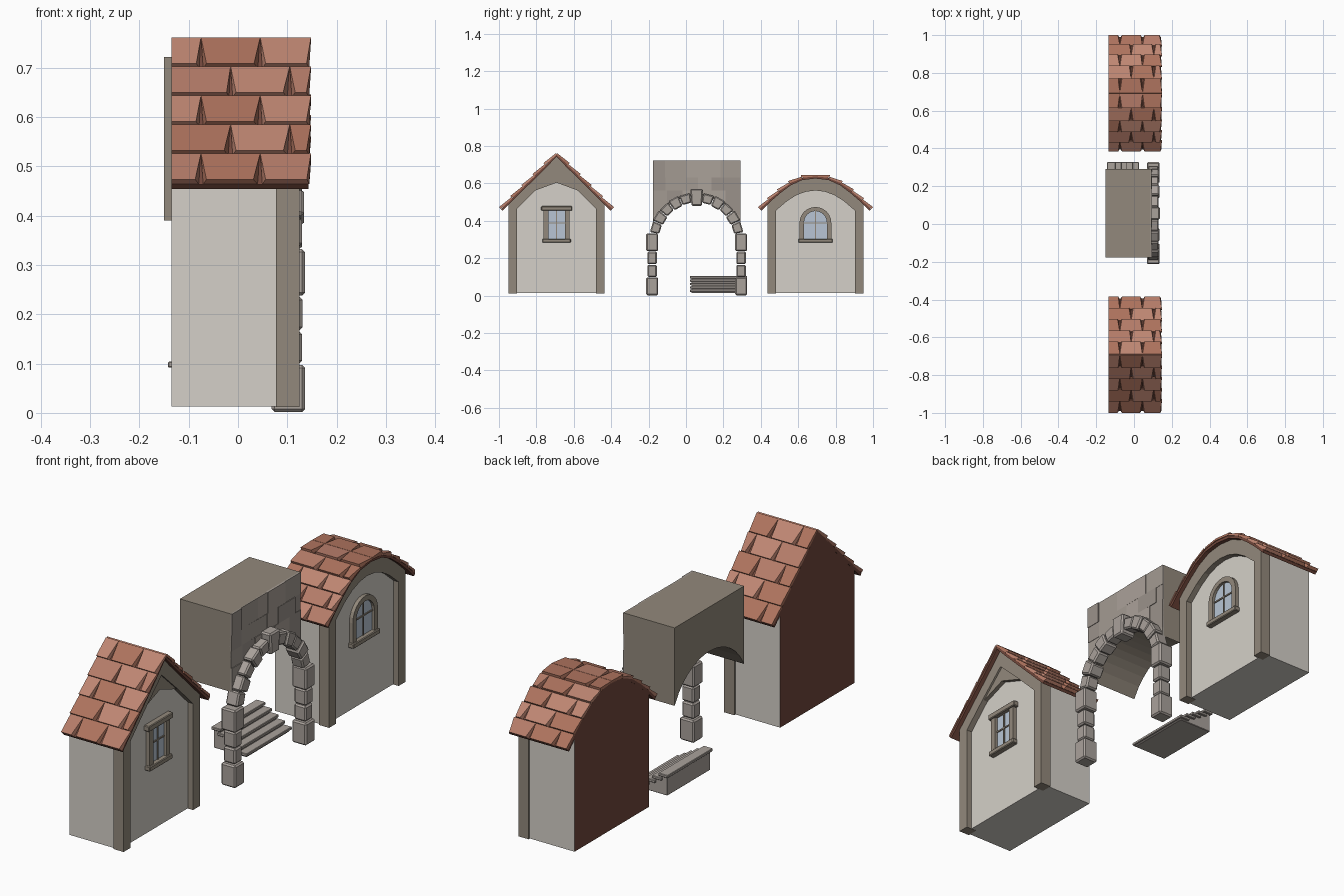
import bpy, bmesh, math, random
from mathutils import Vector

if "Cube" in bpy.data.objects:
    bpy.data.objects.remove(bpy.data.objects["Cube"])

random.seed(4)


def mat(name, r, g, b):
    m = bpy.data.materials.new(name)
    m.diffuse_color = (r, g, b, 1)
    m.use_nodes = True
    m.node_tree.nodes["Principled BSDF"].inputs["Base Color"].default_value = m.diffuse_color
    return m


PLASTER = mat("plaster", .66, .63, .58)
TRIM = mat("trim_stone", .29, .25, .20)
STONE = mat("stone", .40, .36, .33)
BRICKS = [mat("brick_%d" % i, *c) for i, c in enumerate([(.37, .33, .29), (.33, .29, .26), (.41, .36, .32)])]
TILES = [mat("tile_%d" % i, *c) for i, c in enumerate([(.52, .24, .17), (.42, .17, .11), (.46, .20, .14)])]
UNDER = mat("roof_underside", .17, .065, .045)
GLASS = mat("glass", .48, .56, .66)


def finish(name, bm, mats, bevel=0):
    bmesh.ops.recalc_face_normals(bm, faces=bm.faces[:])
    me = bpy.data.meshes.new(name)
    bm.to_mesh(me)
    bm.free()
    for m in mats:
        me.materials.append(m)
    ob = bpy.data.objects.new(name, me)
    bpy.context.collection.objects.link(ob)
    if bevel:
        b = ob.modifiers.new("bevel", 'BEVEL')
        b.width, b.segments, b.limit_method = bevel, 1, 'ANGLE'
    return ob


def prism(bm, poly, x0, x1, mi=0):
    """Extrude a (y, z) outline along x."""
    a = [bm.verts.new((x0, y, z)) for y, z in poly]
    b = [bm.verts.new((x1, y, z)) for y, z in poly]
    n = len(poly)
    fs = [bm.faces.new(a), bm.faces.new(b)]
    fs += [bm.faces.new((a[i], a[(i + 1) % n], b[(i + 1) % n], b[i])) for i in range(n)]
    for f in fs:
        f.material_index = mi
    return fs


def rect(y0, y1, z0, z1):
    return [(y0, z0), (y1, z0), (y1, z1), (y0, z1)]


def part(name, solids, mats, bevel=0):
    bm = bmesh.new()
    for s in solids:
        prism(bm, *s)
    return finish(name, bm, mats, bevel)


def mirrored(half, cy):
    """Half outline from the middle outwards -> full outline, left to right."""
    left = [(cy - d, z) for d, z in reversed(half) if d > 1e-6]
    return left + [(cy + d, z) for d, z in half]


def roof(name, cy, prof):
    bm = bmesh.new()
    # base slab, offset inwards along the slope
    inner = []
    for i, (d, z) in enumerate(prof):
        p, q = prof[max(i - 1, 0)], prof[min(i + 1, len(prof) - 1)]
        t = Vector((q[0] - p[0], q[1] - p[1])).normalized()
        inner.append((d + .012 * t.y if i else 0, z - .012 * t.x if i else z - .014))
    prism(bm, mirrored(prof, cy) + mirrored(inner, cy)[::-1], -.135, .143, 3)
    # tapered overlapping tiles
    for side in (-1, 1):
        for k in range(len(prof) - 1):
            p, q = Vector(prof[k]), Vector(prof[k + 1])
            t = (q - p).normalized()
            nrm = Vector((-t.y, t.x))
            x = -.195 if k % 2 == 0 else -.135
            while x < .148:
                a, b = max(x, -.135), min(x + .12, .148)
                la, lb = (.011 if x > -.13 else 0), .011 + random.uniform(-.003, .003)

                def pt(px, base, n):
                    v = base + nrm * n
                    return bm.verts.new((px, cy + side * v.x, v.y))
                lo = [pt(a, p, -.003), pt(b, p, -.003), pt(b - lb * .4, q, .001), pt(a + la * .4, q, .001)]
                hi = [pt(a, p, .006), pt(b, p, .006), pt(b - lb, q, .015), pt(a + la, q, .015)]
                mi = random.randrange(3)
                fs = [bm.faces.new(lo), bm.faces.new(hi)]
                fs += [bm.faces.new((lo[i], lo[(i + 1) % 4], hi[(i + 1) % 4], hi[i])) for i in range(4)]
                for f in fs:
                    f.material_index = mi
                x += .12
    finish(name, bm, TILES + [UNDER])


def clip(prof, lim, drop):
    """Roof line lowered by drop and cut off at distance lim."""
    out = []
    for (d0, z0), (d1, z1) in zip(prof, prof[1:]):
        out.append((d0, z0 - drop))
        if d1 >= lim:
            out.append((lim, z0 + (z1 - z0) * (lim - d0) / (d1 - d0) - drop))
            break
    return out


def house(name, cy, prof, trim_in):
    roof(name + "_roof", cy, prof)
    # walls with a dark back
    bm = bmesh.new()
    top = clip(prof, .25, .011)
    prism(bm, mirrored(top + [(.25, .013)], cy), -.1345, .1)[0].material_index = 1
    finish(name + "_walls", bm, [PLASTER, UNDER])
    # corner posts and gable band in one frame
    out = clip(prof, .257, .011) + [(.257, .012)]
    part(name + "_frame", [(mirrored(out, cy) + mirrored(trim_in + [(.211, .012)], cy)[::-1], .077, .125)], [TRIM])


def window(name, cy, outer, inner, sill):
    part(name + "_frame", [(mirrored(outer, cy) + mirrored(inner, cy)[::-1], .09, .116)], [TRIM])
    part(name + "_glass", [(mirrored(inner, cy), .09, .104)], [GLASS])
    top, w = inner[0][1], inner[-1][0]
    part(name + "_bars", [(rect(cy - .003, cy + .003, .3, top), .1, .108),
                          (rect(cy - w, cy + w, .385, .391), .1, .108)], [TRIM])
    part(name + "_sill", [(rect(cy - sill, cy + sill, .283, .304), .09, .124)], [TRIM], .003)


# gabled house
A, B = -.692, .692
gable = [(.297 * i / 5, .757 - .294 * i / 5) for i in range(6)]
house("gabled_house", A, gable, [(0, .668), (.112, .563), (.211, .465)])
part("gable_collar", [([(A - .114, .562), (A, .604), (A + .114, .562), (A, .67)], .08, .117)], [TRIM])
window("square_window", A, [(0, .46), (.07, .46), (.07, .3)], [(0, .454), (.044, .454), (.044, .3)], .076)
part("square_window_lintel", [(rect(A - .082, A + .082, .454, .478), .09, .123)], [TRIM], .003)

# round-roofed house
curve = [(0, .640), (.075, .629), (.14, .599), (.197, .556), (.25, .510), (.297, .463)]
house("round_house", B, curve, [(0, .562), (.05, .556), (.1, .538), (.15, .507), (.211, .455)])


def arch_half(r, spring):
    return [(r * math.sin(a), spring + r * math.cos(a)) for a in [i * math.pi / 12 for i in range(7)]] + [(r, .3)]


window("arched_window", B, arch_half(.085, .389), arch_half(.061, .391), .091)

# archway: leg stones, wedge stones and keystone
C = .057
stones = []
for s in (-1, 1):
    for z0, z1, w, x0, x1 in [(.002, .097, .032, .068, .136), (.1, .165, .025, .074, .130),
                              (.168, .235, .025, .074, .131), (.238, .332, .032, .068, .136)]:
        m = C + s * .238
        stones.append((rect(m - w, m + w, z0, z1), x0, x1))
    step = math.radians(73) / 5
    for i in range(5):
        a0 = math.radians(9.5) + i * step + .006
        a1 = a0 + step - .012
        big = .004 * (i % 2)
        ri, ro = .203 - big, .254 + big
        stones.append(([(C + s * r * math.cos(a), .296 + r * math.sin(a))
                        for r, a in ((ri, a0), (ro, a0), (ro, a1), (ri, a1))], .074 - big, .130 + big))
stones.append(([(C - .028, .48), (C + .028, .48), (C + .034, .57), (C - .034, .57)], .066, .137))
part("arch_stones", stones, [STONE], .006)


# wall block above the arch, with a vaulted underside
def vault(y):
    return .27 + math.sqrt(max(.263 ** 2 - (y - C) ** 2, 0))


Y0, Y1 = C - .234, C + .234
under = [(y, vault(y)) for y in [Y0 + (Y1 - Y0) * i / 16 for i in range(17)]]
part("bridge_block", [(under + [(Y1, .722), (Y0, .722)], -.15, .088)], [TRIM])

# brick facing
bricks = []
levels = [.722, .632, .562, .49, .43, .385]
for z1, z0 in zip(levels, levels[1:]):
    y = Y0
    while y < Y1 - .001:
        e = y + random.uniform(.06, .12)
        if e > Y1 - .04:
            e = Y1
        low = [(yy, min(max(z0, vault(yy)), z1 - .001)) for yy in [y + (e - y) * i / 4 for i in range(5)]]
        if min(z for _, z in low) < z1 - .005:
            bricks.append((low + [(e, z1), (y, z1)], .085, random.uniform(.091, .096), random.randrange(3)))
        y = e
part("brick_facing", bricks, BRICKS)

# steps rising towards the back
steps = []
for i in range(5):
    z = .028 + i * .018
    x = .02 - i * .031
    steps.append((rect(.03, .318, .013, z - .008 + .001), -.135, x))
    steps.append((rect(.021, .327, z - .008, z + .004), x - .04 if i < 4 else -.142, x + .006))
part("stairs", steps, [STONE], .002)
